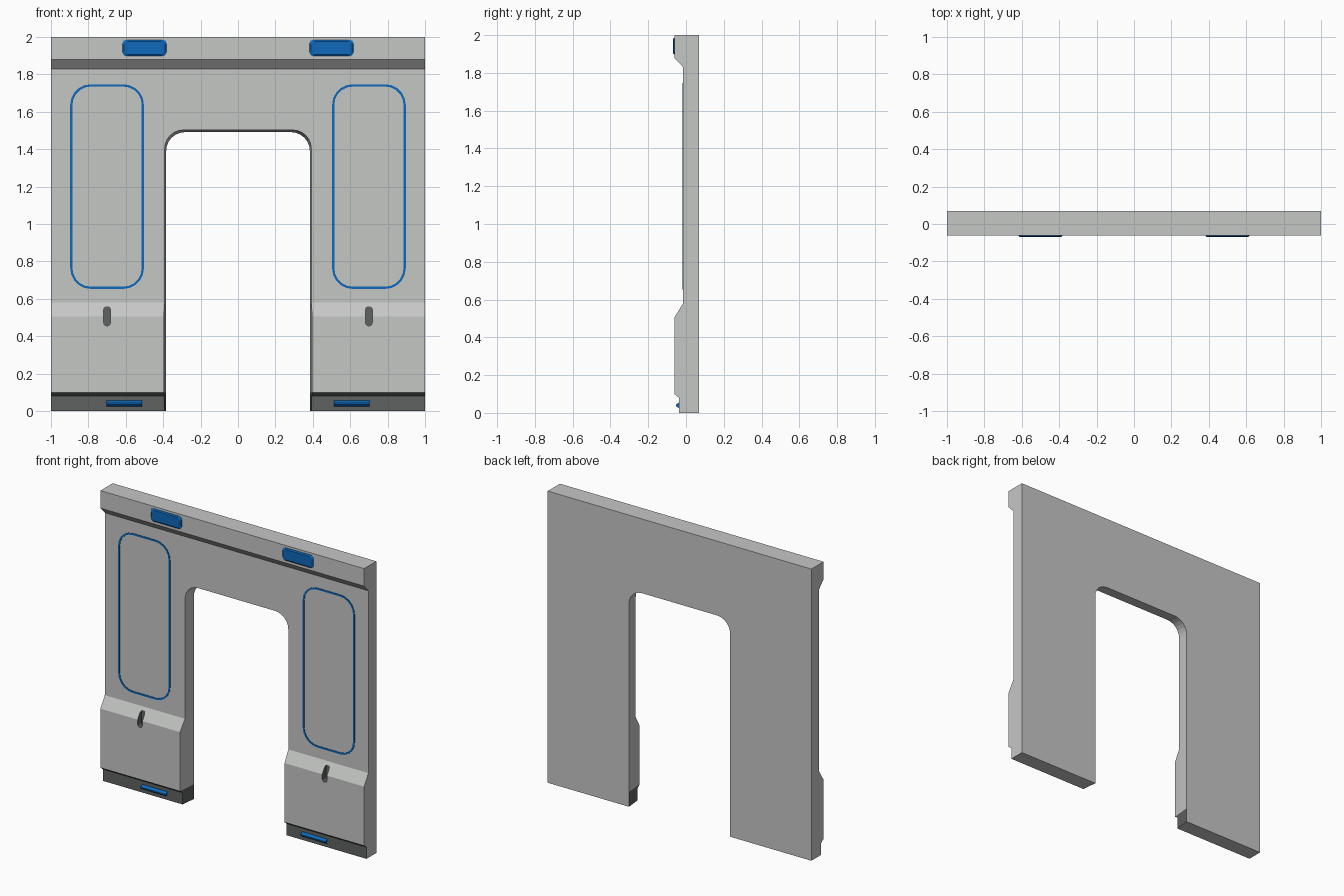
import bpy, bmesh, math

if "Cube" in bpy.data.objects:
    bpy.data.objects.remove(bpy.data.objects["Cube"])

def material(name, rgb):
    m = bpy.data.materials.new(name)
    m.diffuse_color = (*rgb, 1)
    m.use_nodes = True
    m.node_tree.nodes["Principled BSDF"].inputs["Base Color"].default_value = m.diffuse_color
    return m

GREY = material("light_grey", (0.56, 0.57, 0.56))
DARK = material("dark_grey", (0.115, 0.12, 0.12))
BLUE = material("blue", (0.004, 0.14, 0.50))

def loft(name, rings, mats, cap=True, closed=False):
    """Skin a list of equal-length point rings into one object."""
    bm = bmesh.new()
    vs = [[bm.verts.new(p) for p in r] for r in rings]
    n = len(rings[0])
    pairs = list(zip(vs, vs[1:])) + ([(vs[-1], vs[0])] if closed else [])
    for a, b in pairs:
        for i in range(n):
            j = (i + 1) % n
            bm.faces.new((a[i], a[j], b[j], b[i]))
    if cap:
        bm.faces.new(vs[0])
        bm.faces.new(vs[-1])
    bmesh.ops.recalc_face_normals(bm, faces=bm.faces)
    me = bpy.data.meshes.new(name)
    bm.to_mesh(me)
    bm.free()
    for m in mats:
        me.materials.append(m)
    ob = bpy.data.objects.new(name, me)
    bpy.context.collection.objects.link(ob)
    return ob

def rounded(x0, x1, z0, z1, r, y, seg):
    """Rounded rectangle in the xz plane."""
    pts = []
    for k, (cx, cz) in enumerate([(x1-r, z1-r), (x0+r, z1-r), (x0+r, z0+r), (x1-r, z0+r)]):
        for i in range(seg + 1):
            a = math.pi / 2 * (k + i / seg)
            pts.append((cx + r * math.cos(a), y, cz + r * math.sin(a)))
    return pts

def arch(y, w, top):
    """Doorway outline with rounded upper corners."""
    r, seg, pts = 0.10, 6, [(-w, y, -0.2), (w, y, -0.2)]
    for cx, a0 in ((w - r, 0), (r - w, math.pi / 2)):
        for i in range(seg + 1):
            a = a0 + math.pi / 2 * i / seg
            pts.append((cx + r * math.cos(a), y, top - r + r * math.sin(a)))
    return pts

# Wall: side profile swept along x
profile = [(0.07, 0), (0.07, 2), (-0.062, 2), (-0.062, 1.88), (-0.015, 1.83), (-0.015, 0.58),
           (-0.062, 0.505), (-0.062, 0.10), (-0.036, 0.08), (-0.036, 0)]
wall = loft("wall_panel", [[(x, y, z) for y, z in profile] for x in (-1, 1)], [GREY, DARK])

# Cutters: slightly tapered doorway and two lens-shaped slots
cutters = [loft("doorway_cutter", [arch(-0.2, 0.41, 1.528), arch(-0.015, 0.392, 1.503),
                                   arch(0.07, 0.384, 1.491), arch(0.2, 0.384, 1.491)], [GREY, DARK])]
for s in (-1, 1):
    rings = [rounded(s*0.7 - 0.018, s*0.7 + 0.018, 0.455, 0.56, 0.0179, y, 3) for y in (-0.2, -0.022)]
    slot = loft("slot_cutter", rings, [GREY, DARK])
    for p in slot.data.polygons:
        p.material_index = 1
    cutters.append(slot)
for c in cutters:
    c.hide_render = True
    mod = wall.modifiers.new("cut", 'BOOLEAN')
    mod.operation, mod.solver, mod.object = 'DIFFERENCE', 'EXACT', c
dg = bpy.context.evaluated_depsgraph_get()
wall.data = bpy.data.meshes.new_from_object(wall.evaluated_get(dg))
wall.modifiers.clear()
for c in cutters:
    bpy.data.objects.remove(c)

# Dark base strip: split at its upper edge, then colour front and doorway sides
bm = bmesh.new()
bm.from_mesh(wall.data)
bmesh.ops.bisect_plane(bm, geom=bm.verts[:] + bm.edges[:] + bm.faces[:],
                       plane_co=(0, 0, 0.10), plane_no=(0, 0, 1))
for f in bm.faces:
    c = f.calc_center_median()
    inner = abs(f.normal.x) > 0.9 and abs(c.x) < 0.5
    if c.z < 0.0999 and (f.normal.y < -0.3 or inner):
        f.material_index = 1
bm.to_mesh(wall.data)
bm.free()

for s, side in ((-1, "left"), (1, "right")):
    # Thin rounded outline on the wall
    x0, x1 = sorted((s * 0.503, s * 0.897))
    w = 0.012
    outer = [rounded(x0, x1, 0.653, 1.747, 0.11, y, 5) for y in (-0.014, -0.018)]
    inner = [rounded(x0+w, x1-w, 0.653+w, 1.747-w, 0.11-w, y, 5) for y in (-0.018, -0.014)]
    loft(side + "_panel_outline", outer + inner, [BLUE], cap=False, closed=True)

    # Upper lamp plate with bevelled rim
    x0, x1 = sorted((s * 0.383, s * 0.617))
    loft(side + "_upper_lamp",
         [rounded(x0+i, x1-i, 1.898+i, 1.985-i, 0.018, y, 2)
          for i, y in ((0, -0.055), (0, -0.064), (0.008, -0.070))], [BLUE])

    # Lower lamp: ridged bar
    x0, x1 = sorted((s * 0.512, s * 0.702))
    bar = [(-0.030, 0.024), (-0.036, 0.024), (-0.053, 0.036), (-0.053, 0.044),
           (-0.036, 0.056), (-0.030, 0.056)]
    loft(side + "_lower_lamp", [[(x, y, z) for y, z in bar] for x in (x0, x1)], [BLUE])
